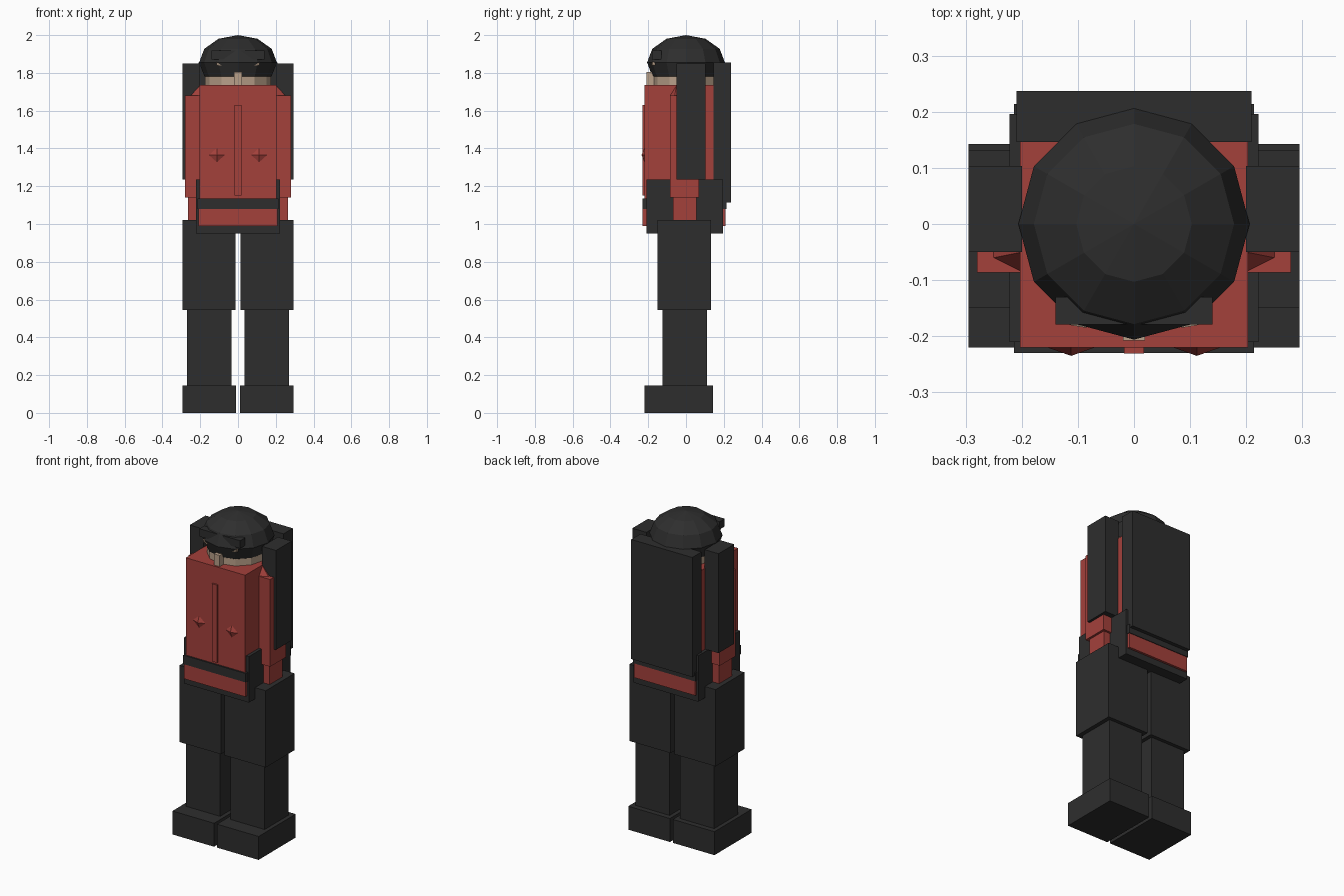
import bpy, bmesh, math
from mathutils import Matrix

if "Cube" in bpy.data.objects:
    bpy.data.objects.remove(bpy.data.objects["Cube"])


def colour(name, rgb):
    m = bpy.data.materials.new(name)
    m.diffuse_color = (*rgb, 1)
    m.use_nodes = True
    m.node_tree.nodes["Principled BSDF"].inputs["Base Color"].default_value = m.diffuse_color
    return m


BLACK = colour("charcoal", (0.027, 0.027, 0.027))
RED = colour("jacket red", (0.37, 0.052, 0.044))
SKIN = colour("skin tan", (0.48, 0.35, 0.25))


def finish(bm, name, mat):
    bmesh.ops.recalc_face_normals(bm, faces=bm.faces)
    me = bpy.data.meshes.new(name)
    bm.to_mesh(me)
    bm.free()
    me.materials.append(mat)
    ob = bpy.data.objects.new(name, me)
    bpy.context.collection.objects.link(ob)
    return ob


def box(name, mat, x, y, z):
    bm = bmesh.new()
    bmesh.ops.create_cube(bm, size=1)
    for v in bm.verts:
        v.co = [r[0] if c < 0 else r[1] for r, c in zip((x, y, z), v.co)]
    return finish(bm, name, mat)


def solid(name, mat, pts):
    """Convex solid around a few points."""
    bm = bmesh.new()
    for p in pts:
        bm.verts.new(p)
    bmesh.ops.convex_hull(bm, input=bm.verts)
    return finish(bm, name, mat)


def pair(name, mat, x, y, z):
    box("right_" + name, mat, x, y, z)
    box("left_" + name, mat, (-x[1], -x[0]), y, z)


# Legs
pair("boot", BLACK, (0.01, 0.295), (-0.22, 0.143), (0, 0.145))
pair("shin", BLACK, (0.035, 0.27), (-0.125, 0.11), (0.145, 0.545))
pair("thigh", BLACK, (0.012, 0.295), (-0.15, 0.132), (0.545, 1.02))

# Hips, belt and jacket hem
box("hips", BLACK, (-0.222, 0.222), (-0.21, 0.196), (0.95, 1.235))
box("jacket_hem", RED, (-0.21, 0.21), (-0.229, 0.21), (0.99, 1.08))
box("belt", BLACK, (-0.214, 0.214), (-0.23, 0.214), (1.08, 1.135))

# Torso with zip strip
box("torso", RED, (-0.203, 0.203), (-0.22, 0.146), (1.1, 1.737))
box("zip_strip", RED, (-0.018, 0.018), (-0.231, -0.219), (1.15, 1.63))

# Backpack and shoulder slabs
box("backpack", BLACK, (-0.209, 0.209), (0.146, 0.237), (1.115, 1.855))
pair("shoulder_slab", BLACK, (0.2, 0.295), (-0.05, 0.103), (1.235, 1.85))

# Arms
pair("arm", RED, (0.2, 0.28), (-0.086, 0.07), (1.14, 1.68))
pair("hand", RED, (0.2, 0.266), (-0.07, 0.056), (0.99, 1.14))

for side, s in (("right", 1), ("left", -1)):
    # Sloped shoulder
    solid(side + "_shoulder", RED,
          [(s * x, y, z) for x, y, z in
           ((0.2, -0.085, 1.68), (0.25, -0.06, 1.68), (0.25, 0.05, 1.68), (0.2, 0.07, 1.68),
            (0.2, -0.05, 1.735), (0.2, 0.04, 1.735))])
    # Chest stud
    cx = s * 0.112
    solid(side + "_chest_stud", RED,
          [(cx - 0.045, -0.219, 1.365), (cx + 0.045, -0.219, 1.365),
           (cx, -0.219, 1.405), (cx, -0.219, 1.325), (cx, -0.235, 1.365)])
    # Eye
    solid(side + "_eye", SKIN,
          [(s * x, y, z) for x, y, z in
           ((0.115, -0.18, 1.858), (0.115, -0.172, 1.838), (0.085, -0.185, 1.838),
            (0.115, -0.165, 1.858), (0.115, -0.165, 1.838), (0.085, -0.178, 1.838))])

# Head
bm = bmesh.new()
bmesh.ops.create_cone(bm, cap_ends=True, segments=12, radius1=0.175, radius2=0.175, depth=0.09,
                      matrix=Matrix.Translation((0, 0, 1.745)))
finish(bm, "head", SKIN)

# Domed cap and face mask: twelve-sided squashed ball, cut off below
bm = bmesh.new()
bmesh.ops.create_uvsphere(bm, u_segments=12, v_segments=6, radius=1)
for v in bm.verts:
    v.co = (v.co.x * 0.206, v.co.y * 0.206, 1.855 + v.co.z * 0.145)
cut = bmesh.ops.bisect_plane(bm, geom=bm.verts[:] + bm.edges[:] + bm.faces[:],
                             plane_co=(0, 0, 1.78), plane_no=(0, 0, -1), clear_outer=True)
bmesh.ops.holes_fill(bm, edges=[e for e in bm.edges if e.is_boundary])
finish(bm, "cap_and_mask", BLACK)

# Cap brow and nose
box("cap_brow", BLACK, (-0.14, 0.14), (-0.179, -0.13), (1.87, 1.918))
box("nose", SKIN, (-0.02, 0.02), (-0.208, -0.16), (1.737, 1.806))
